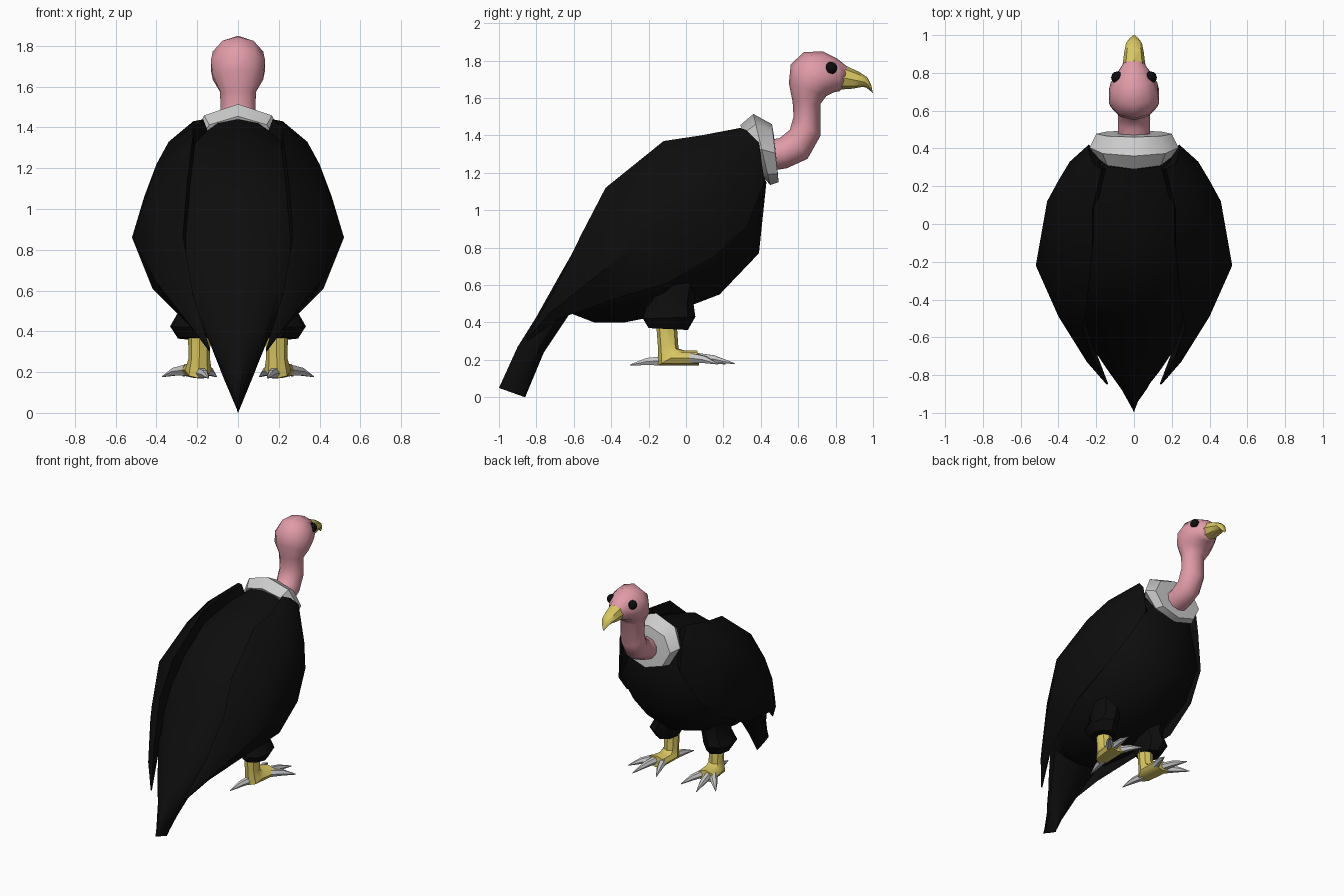
import bpy, bmesh, math
from mathutils import Vector


def material(name, rgb):
    m = bpy.data.materials.new(name)
    m.diffuse_color = (*rgb, 1)
    return m


BLACK = material("black_feather", (0.004, 0.004, 0.004))
PINK = material("pink_skin", (0.75, 0.33, 0.39))
YELLOW = material("yellow_horn", (0.68, 0.56, 0.12))


def skin(name, rings, mat=None, mirror=False, angle=40):
    """Join rings of points into a closed, capped surface."""
    bm = bmesh.new()
    rows = [[bm.verts.new(p) for p in r] for r in rings]
    n = len(rows[0])
    for a, b in zip(rows, rows[1:]):
        for i in range(n):
            j = (i + 1) % n
            bm.faces.new((a[i], a[j], b[j], b[i]))
    bm.faces.new(rows[0])
    bm.faces.new(rows[-1])
    bmesh.ops.remove_doubles(bm, verts=bm.verts, dist=0.0005)
    bmesh.ops.recalc_face_normals(bm, faces=bm.faces)
    me = bpy.data.meshes.new(name)
    bm.to_mesh(me)
    bm.free()
    ob = bpy.data.objects.new(name, me)
    bpy.context.collection.objects.link(ob)
    return finish(ob, mat, mirror, angle)


def finish(ob, mat, mirror, angle=40):
    if mat:
        ob.data.materials.append(mat)
    bpy.ops.object.select_all(action='DESELECT')
    ob.select_set(True)
    bpy.context.view_layer.objects.active = ob
    bpy.ops.object.shade_smooth_by_angle(angle=math.radians(angle))
    if mirror:
        ob.modifiers.new("mirror", 'MIRROR').use_mirror_merge = False
    return ob


def loft(name, sections, n, mat=None, mirror=False, angle=40):
    """Elliptic sections: (upper y, z, lower y, z, half width, centre x)."""
    rings = []
    for y0, z0, y1, z1, w, *cx in sections:
        a, b = Vector((0, y0, z0)), Vector((0, y1, z1))
        c = (a + b) / 2 + Vector((cx[0] if cx else 0, 0, 0))
        rings.append([c + (a - b) / 2 * math.cos(t) + Vector((w * math.sin(t), 0, 0))
                      for t in (math.tau * i / n for i in range(n))])
    return skin(name, rings, mat, mirror, angle)


# Body running into the pointed tail
loft("body_and_tail", [
    (0.29, 1.44, 0.43, 1.15, 0.20),
    (0.15, 1.40, 0.39, 0.77, 0.36),
    (-0.11, 1.34, 0.18, 0.55, 0.43),
    (-0.34, 1.17, -0.08, 0.45, 0.43),
    (-0.46, 1.04, -0.33, 0.40, 0.37),
    (-0.55, 0.87, -0.49, 0.40, 0.29),
    (-0.66, 0.68, -0.62, 0.45, 0.23),
    (-0.80, 0.43, -0.76, 0.24, 0.135),
    (-0.90, 0.27, -0.81, 0.12, 0.075),
    (-1.00, 0.05, -0.86, 0.00, 0.004)], 12, BLACK)

# Folded wings: top edge, upper side, outer ridge, bottom edge, inner
skin("wing", [
    [(0.17, 0.29, 1.44), (0.22, 0.32, 1.43), (0.24, 0.39, 1.36), (0.24, 0.42, 1.15), (0.10, 0.30, 1.25)],
    [(0.22, 0.08, 1.40), (0.34, 0.12, 1.33), (0.40, 0.23, 1.18), (0.34, 0.33, 0.92), (0.20, 0.20, 1.10)],
    [(0.22, -0.12, 1.37), (0.40, -0.04, 1.22), (0.46, 0.12, 1.06), (0.40, 0.15, 0.75), (0.20, 0.00, 1.00)],
    [(0.25, -0.43, 1.12), (0.43, -0.34, 1.02), (0.52, -0.22, 0.86), (0.42, -0.10, 0.61), (0.22, -0.25, 0.80)],
    [(0.27, -0.56, 0.87), (0.36, -0.53, 0.77), (0.40, -0.49, 0.64), (0.33, -0.40, 0.52), (0.24, -0.48, 0.68)],
    [(0.22, -0.70, 0.58), (0.25, -0.72, 0.52), (0.25, -0.73, 0.45), (0.23, -0.68, 0.42), (0.20, -0.68, 0.50)],
    [(0.14, -0.85, 0.32), (0.143, -0.85, 0.32), (0.145, -0.85, 0.31), (0.14, -0.845, 0.30), (0.137, -0.845, 0.31)],
], BLACK, True)

# Neck ruff
loft("neck_ruff", [
    (0.29, 1.455, 0.42, 1.17, 0.20),
    (0.36, 1.515, 0.45, 1.135, 0.235),
    (0.46, 1.46, 0.495, 1.15, 0.20),
    (0.47, 1.40, 0.49, 1.21, 0.11)], 8)

# Bent neck and head in one skin
loft("neck_and_head", [
    (0.40, 1.37, 0.45, 1.21, 0.09),
    (0.50, 1.385, 0.54, 1.225, 0.09),
    (0.555, 1.43, 0.65, 1.275, 0.09),
    (0.575, 1.50, 0.72, 1.40, 0.09),
    (0.57, 1.58, 0.72, 1.57, 0.092),
    (0.55, 1.68, 0.75, 1.61, 0.13),
    (0.56, 1.78, 0.79, 1.63, 0.14),
    (0.63, 1.845, 0.81, 1.635, 0.13),
    (0.73, 1.85, 0.82, 1.635, 0.105),
    (0.81, 1.81, 0.825, 1.64, 0.08),
    (0.865, 1.765, 0.83, 1.645, 0.058)], 10, PINK, angle=60)

# Hooked beak
loft("beak", [
    (0.855, 1.772, 0.82, 1.645, 0.061),
    (0.925, 1.74, 0.89, 1.65, 0.052),
    (0.97, 1.71, 0.945, 1.66, 0.042),
    (0.99, 1.67, 0.965, 1.655, 0.028),
    (1.00, 1.625, 0.99, 1.635, 0.006)], 8, YELLOW)

# Eyes
bpy.ops.mesh.primitive_uv_sphere_add(segments=12, ring_count=8, radius=0.033,
                                     location=(0.088, 0.775, 1.76))
eye = bpy.context.object
eye.name = "eye"
bpy.ops.object.transform_apply(location=True)
finish(eye, BLACK, True)

# Feathered thighs
loft("thigh", [
    (-0.20, 0.70, 0.08, 0.70, 0.12, 0.20),
    (-0.21, 0.50, 0.04, 0.50, 0.09, 0.20),
    (-0.23, 0.42, 0.05, 0.43, 0.105, 0.228),
    (-0.20, 0.37, 0.01, 0.36, 0.08, 0.215)], 8, BLACK, True)

# Shank bending into the foot
loft("leg_and_foot", [
    (-0.16, 0.40, -0.05, 0.40, 0.055, 0.19),
    (-0.15, 0.27, -0.04, 0.26, 0.053, 0.19),
    (-0.15, 0.17, -0.01, 0.25, 0.065, 0.195),
    (0.07, 0.17, 0.06, 0.25, 0.075, 0.21)], 8, YELLOW, True)

# Claws: three forward, one back
for label, root, tip in (
        ("outer", (0.25, 0.03, 0.21), (0.37, 0.17, 0.178)),
        ("middle", (0.22, 0.03, 0.215), (0.27, 0.26, 0.18)),
        ("inner", (0.17, 0.03, 0.21), (0.105, 0.21, 0.178)),
        ("back", (0.185, -0.11, 0.195), (0.145, -0.30, 0.172))):
    a, b = Vector(root), Vector(tip)
    side = (b - a).cross(Vector((0, 0, 1))).normalized()
    up = side.cross(b - a).normalized()
    rings = []
    for f, r, lift in ((0, 0.03, 0), (0.5, 0.022, 0.008), (1, 0.003, 0)):
        c = a.lerp(b, f) + up * lift
        rings.append([c + (side * math.cos(t) + up * math.sin(t)) * r
                      for t in (math.tau * i / 6 for i in range(6))])
    skin(label + "_claw", rings, None, True)
